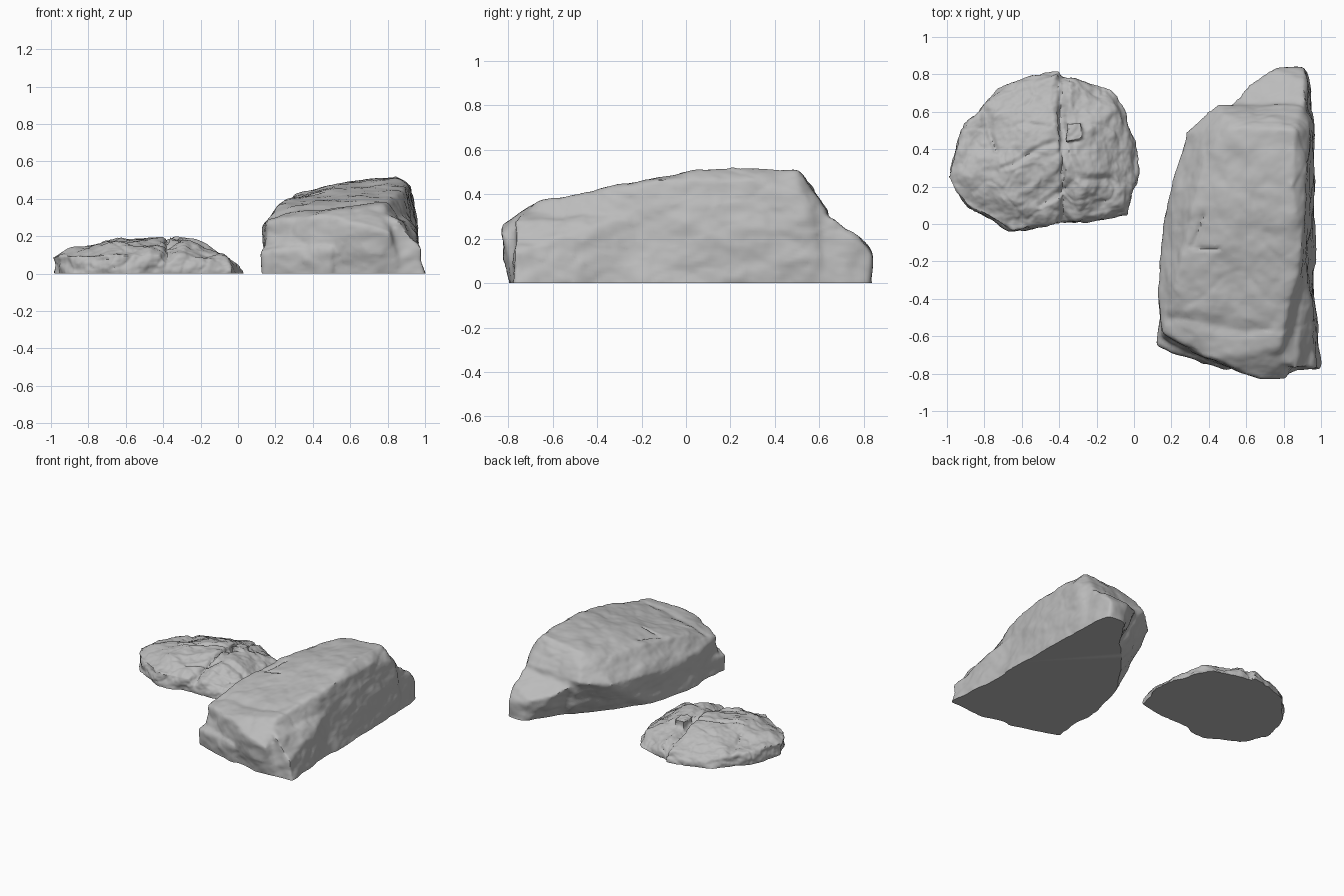
import bpy
import bmesh
from mathutils import Vector, noise, geometry

default_cube = bpy.data.objects.get("Cube")
if default_cube:
    bpy.data.objects.remove(default_cube, do_unlink=True)

# One stone colour for both rocks
stone = bpy.data.materials.new("grey stone")
stone.use_nodes = True
stone_colour = (.5, .5, .5, 1)
stone.diffuse_color = stone_colour
shader = stone.node_tree.nodes["Principled BSDF"]
shader.inputs["Base Color"].default_value = stone_colour
shader.inputs["Roughness"].default_value = .9


def add_slab(bm, foot, crown):
    """Add the convex block spanning a ground outline and some upper corners."""
    corners = [Vector((x, y, depth)) for x, y in foot for depth in (-.06, .01)]
    corners += [Vector(corner) for corner in crown]
    verts = [bm.verts.new(corner) for corner in corners]
    hull = bmesh.ops.convex_hull(bm, input=verts)
    unused = {v for v in hull["geom_interior"] + hull["geom_unused"]
              if isinstance(v, bmesh.types.BMVert)}
    bmesh.ops.delete(bm, geom=list(unused), context='VERTS')


def crack_depth(point, cracks):
    """Depth of the wobbling V grooves that run across the rock."""
    depth = 0
    wobble = noise.noise_vector(point * 7) * .035
    for start, end, deep, width in cracks:
        flat = (point + wobble).to_2d()
        nearest, along = geometry.intersect_point_line(flat, Vector(start), Vector(end))
        nearest = Vector(start).lerp(Vector(end), min(max(along, 0), 1))
        depth = max(depth, deep * (1 - (flat - nearest).length / width))
    return depth


def weather(point, normal, bulge, chip, scale, strata, cracks):
    """Offset a surface point by broad bulges, chipped facets and cracks."""
    sample = Vector((point.x, point.y, point.z * strata)) * scale
    broad = noise.fractal(sample, 1.1, 2.1, 4)
    near, far = noise.voronoi(sample * .6 + noise.noise_vector(sample) * .5)[0][:2]
    groove = max(0, .15 - (far - near)) / .15
    offset = normal * (bulge * broad - chip * groove)
    if normal.z > .2:
        offset.z -= crack_depth(point, cracks)
    return offset


def make_rock(name, slabs, voxel, rounding, bulge, chip, scale, strata, cracks):
    """Fuse slabs into one rock, weather its skin and cut it flat at the ground."""
    bm = bmesh.new()
    for foot, crown in slabs:
        add_slab(bm, foot, crown)
    mesh = bpy.data.meshes.new(name)
    bm.to_mesh(mesh)
    bm.free()
    rock = bpy.data.objects.new(name, mesh)
    bpy.context.collection.objects.link(rock)
    bpy.ops.object.select_all(action='DESELECT')
    rock.select_set(True)
    bpy.context.view_layer.objects.active = rock

    remesh = rock.modifiers.new("fuse", 'REMESH')
    remesh.mode = 'VOXEL'
    remesh.voxel_size = voxel
    soften = rock.modifiers.new("soften", 'SMOOTH')
    soften.factor = .5
    soften.iterations = rounding
    for modifier in ("fuse", "soften"):
        bpy.ops.object.modifier_apply(modifier=modifier)

    bm = bmesh.new()
    bm.from_mesh(rock.data)
    bm.normal_update()
    moves = [weather(v.co, v.normal, bulge, chip, scale, strata, cracks) for v in bm.verts]
    for vert, move in zip(bm.verts, moves):
        vert.co += move
    # Flat underside
    everything = bm.verts[:] + bm.edges[:] + bm.faces[:]
    cut = bmesh.ops.bisect_plane(bm, geom=everything, plane_co=(0, 0, 0),
                                 plane_no=(0, 0, -1), clear_outer=True)
    rim = [e for e in cut["geom_cut"] if isinstance(e, bmesh.types.BMEdge)]
    bmesh.ops.holes_fill(bm, edges=rim, sides=0)
    bmesh.ops.recalc_face_normals(bm, faces=bm.faces[:])
    bm.to_mesh(rock.data)
    bm.free()
    rock.data.materials.clear()
    rock.data.materials.append(stone)
    bpy.ops.object.shade_smooth_by_angle(angle=.7)


# Tall boulder: undercut main wedge, low front ledge, rear shoulder and corner spur
main_wedge = (
    [(.15, -.62), (.3, -.68), (.7, -.79), (.88, -.76), (.96, -.3), (.97, .1), (.95, .62),
     (.62, .55), (.4, .28), (.22, .02), (.14, -.3)],
    [(.15, -.58, .28), (.4, -.72, .32), (.67, -.83, .27), (.82, -.83, .22), (.78, -.65, .37),
     (.9, -.14, .46), (.85, .2, .535), (.86, .5, .515), (.93, .3, .47), (.95, .52, .4),
     (.9, .63, .32), (.44, .65, .3), (.52, .52, .47), (.28, .49, .28), (.37, .35, .42),
     (.21, .25, .27), (.3, .05, .42), (.16, 0, .24), (.22, -.3, .38), (.13, -.35, .26)])
front_ledge = (
    [(.12, -.65), (.3, -.7), (.5, -.76), (.5, -.5), (.14, -.45)],
    [(.12, -.65, .12), (.3, -.71, .14), (.5, -.78, .14), (.14, -.45, .14), (.5, -.5, .14)])
rear_shoulder = (
    [(.82, .83), (.92, .83), (.95, .7), (.95, .5), (.6, .5)],
    [(.5, .63, .27), (.61, .74, .2), (.75, .83, .16), (.91, .84, .12), (.92, .76, .23),
     (.92, .66, .29), (.9, .5, .33), (.6, .5, .32)])
front_spur = (
    [(.8, -.78), (1, -.78), (1, -.72), (.98, -.5), (.95, -.25), (.8, -.4)],
    [(.98, -.77, .14), (.87, -.78, .28), (.78, -.72, .32), (.94, -.5, .23), (.92, -.25, .3)])
make_rock("tall_boulder", [main_wedge, front_ledge, rear_shoulder, front_spur],
          voxel=.014, rounding=7, bulge=.018, chip=.003, scale=4, strata=1.5,
          cracks=[((.3, -.12), (.45, -.12), .012, .02), ((.3, -.12), (.38, .03), .012, .02),
                  ((.2, -.5), (.7, -.58), .012, .05)])

# Flat rock: two leaning slabs with a small loose block on the split
left_slab = (
    [(-.98, .25), (-.95, .42), (-.86, .58), (-.72, .71), (-.55, .79), (-.4, .82),
     (-.35, .02), (-.65, -.04), (-.88, .08)],
    [(-1, .25, .09), (-.9, .1, .1), (-.65, -.03, .1), (-.42, 0, .1), (-.8, .3, .15),
     (-.6, .35, .19), (-.4, .3, .19), (-.62, .15, .175), (-.4, .55, .18), (-.42, .79, .08),
     (-.72, .68, .08), (-.88, .55, .09)])
right_slab = (
    [(-.42, .8), (-.12, .72), (-.04, .58), (.03, .35), (-.03, .04), (-.45, 0)],
    [(-.36, .3, .19), (-.28, .2, .18), (-.25, .5, .165), (-.12, .3, .13), (-.05, .08, .07),
     (-.1, .6, .09), (-.4, .75, .1), (-.3, .03, .1)])
loose_block = (
    [(-.36, .44), (-.27, .46), (-.28, .55), (-.36, .54)],
    [(-.36, .44, .2), (-.27, .46, .2), (-.28, .55, .19), (-.36, .54, .19)])
make_rock("flat_rock", [left_slab, right_slab, loose_block],
          voxel=.009, rounding=3, bulge=.024, chip=.005, scale=6, strata=1.5,
          cracks=[((-.38, .8), (-.4, .55), .025, .035), ((-.4, .55), (-.32, .25), .02, .035),
                  ((-.32, .25), (-.5, .1), .015, .03), ((-.8, .6), (-.74, .4), .015, .025),
                  ((-.32, .25), (-.1, .22), .015, .03), ((-.7, .3), (-.42, .45), .012, .025)])
